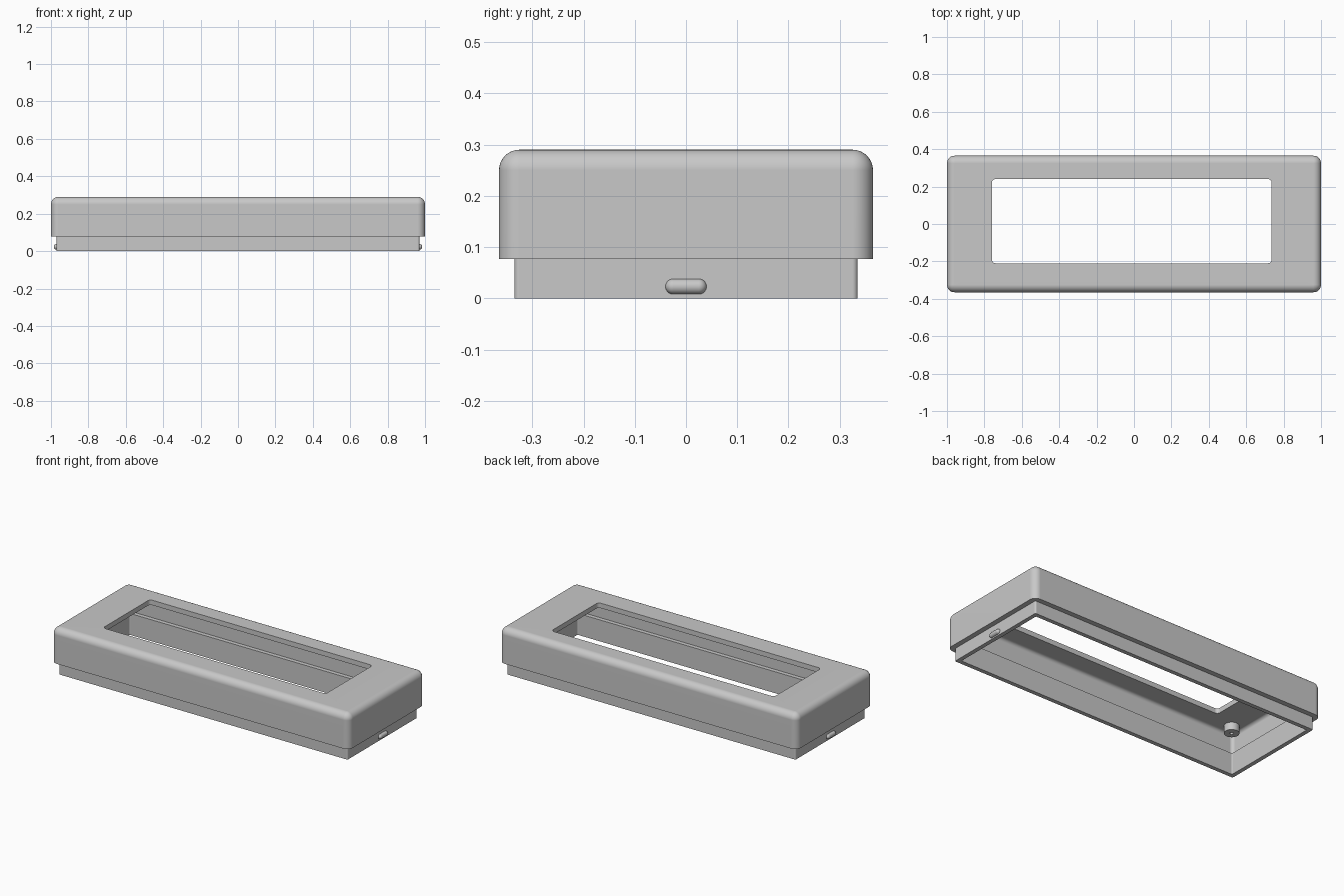
import bpy, bmesh
from math import sin, cos, pi, radians

cube = bpy.data.objects.get("Cube")
if cube:
    bpy.data.objects.remove(cube, do_unlink=True)

GREY = (0.58, 0.58, 0.58, 1)
plastic = bpy.data.materials.new("grey plastic")
plastic.use_nodes = True
plastic.diffuse_color = GREY
plastic.node_tree.nodes["Principled BSDF"].inputs["Base Color"].default_value = GREY

SEG = 8  # segments in each quarter round


def ring(bm, hx, hy, r, z, cx=0, cy=0):
    """Rounded rectangle of vertices; a circle when r equals hx and hy."""
    verts = []
    for q, (sx, sy) in enumerate(((1, 1), (-1, 1), (-1, -1), (1, -1))):
        for i in range(SEG + 1):
            a = (q + i / SEG) * pi / 2
            verts.append(bm.verts.new((cx + sx * (hx - r) + r * cos(a),
                                       cy + sy * (hy - r) + r * sin(a), z)))
    return verts


def loft(name, rings, closed=False, location=(0, 0, 0), rotation=(0, 0, 0)):
    """Skin a stack of rings; join last to first, or cap both ends."""
    bm = bmesh.new()
    loops = [ring(bm, *r) for r in rings]
    pairs = list(zip(loops, loops[1:]))
    if closed:
        pairs.append((loops[-1], loops[0]))
    else:
        bm.faces.new(loops[0])
        bm.faces.new(loops[-1])
    for a, b in pairs:
        for i in range(len(a)):
            j = (i + 1) % len(a)
            bm.faces.new((a[i], a[j], b[j], b[i]))
    bmesh.ops.remove_doubles(bm, verts=bm.verts, dist=0.00005)
    bmesh.ops.recalc_face_normals(bm, faces=bm.faces)
    mesh = bpy.data.meshes.new(name)
    bm.to_mesh(mesh)
    bm.free()
    mesh.materials.append(plastic)
    obj = bpy.data.objects.new(name, mesh)
    obj.location, obj.rotation_euler = location, rotation
    bpy.context.collection.objects.link(obj)
    bpy.ops.object.select_all(action='DESELECT')
    obj.select_set(True)
    bpy.context.view_layer.objects.active = obj
    bpy.ops.object.shade_smooth_by_angle(angle=radians(32))
    normals = obj.modifiers.new("even shading", 'WEIGHTED_NORMAL')
    normals.keep_sharp = True
    return obj


def fillet(hx, hy, r, top):
    """Rings rounding a vertical wall over into a flat top."""
    out = []
    for i in range(SEG + 1):
        a = i / SEG * pi / 2
        d = r * (1 - cos(a))
        out.append((hx - d, hy - d, max(r - d, 0.002), top - r + r * sin(a)))
    return out


# Hollow cover: outer skin, window, inner skin, then the plug-in lip
window = (0.748, 0.225, 0.02)
offset = (-0.012, 0.015)
rings = [(1.0, 0.365, 0.04, 0.077)]
rings += fillet(1.0, 0.365, 0.04, 0.29)
rings += [(*window, 0.29, *offset), (*window, 0.26, *offset)]
rings += reversed(fillet(0.97, 0.335, 0.02, 0.26))
rings += [
    (0.97, 0.335, 0.02, 0.13),
    (0.945, 0.31, 0.006, 0.13),
    (0.945, 0.31, 0.006, 0.0),
    (0.97, 0.335, 0.01, 0.0),
    (0.97, 0.335, 0.01, 0.077),
]
loft("cover_shell", rings, closed=True)

# Screw posts under the ceiling, each with a blind pilot hole
for sx, end in ((-1, "right"), (1, "left")):
    for sy, side in ((-1, "front"), (1, "back")):
        post = [(r, r, r, z) for r, z in
                ((0.042, 0.27), (0.042, 0.215), (0.01, 0.215), (0.01, 0.25))]
        loft(f"screw_post_{side}_{end}", post, location=(sx * 0.9, sy * 0.26, 0))

    # Capsule-shaped snap bump on the end of the lip
    bump = []
    for s in (-1, 1):
        for i in range(SEG + 1):
            a = (i - SEG if s < 0 else i) / SEG * pi / 2
            r = max(0.015 * cos(a), 0.0003)
            bump.append((r, r, r, s * 0.025 + 0.015 * sin(a)))
    loft(f"snap_bump_{end}", bump, location=(sx * 0.97, 0, 0.023),
         rotation=(pi / 2, 0, 0))
